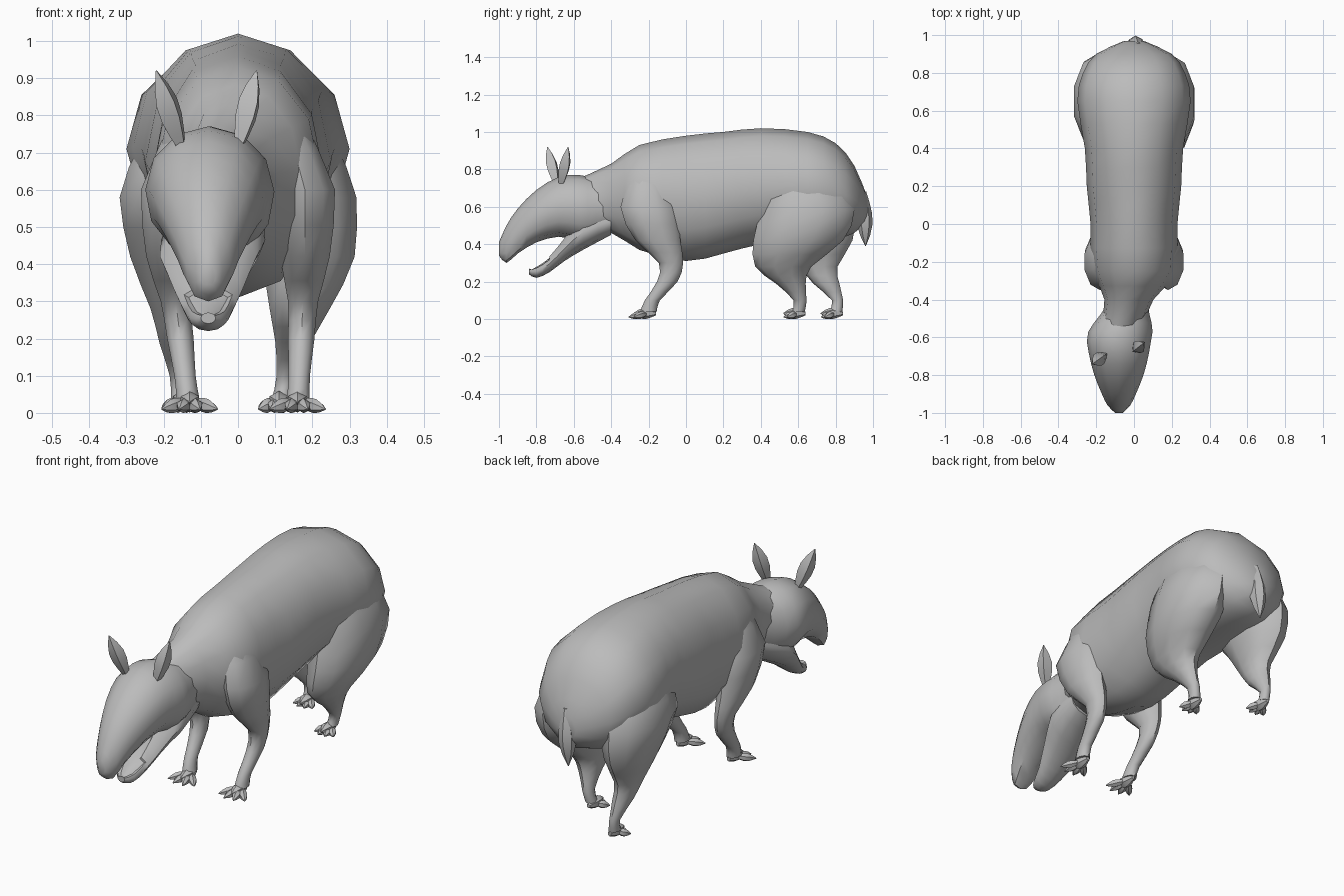
import bpy, bmesh, math
from mathutils import Vector

cube = bpy.data.objects.get("Cube")
if cube:
    bpy.data.objects.remove(cube, do_unlink=True)

grey = (0.5, 0.5, 0.5, 1)
hide = bpy.data.materials.new("grey_hide")
hide.use_nodes = True
hide.diffuse_color = grey
hide.node_tree.nodes["Principled BSDF"].inputs["Base Color"].default_value = grey


def blend(stations):
    """Insert a smooth in-between station after each given one."""
    result = []
    last = len(stations) - 1
    for i in range(last):
        before, start = stations[max(i - 1, 0)], stations[i]
        end, after = stations[i + 1], stations[min(i + 2, last)]
        middle = [(9 * (p + q) - o - r) / 16
                  for o, p, q, r in zip(before, start, end, after)]
        result += [start, middle]
    return result + [stations[last]]


def loft(name, rings, sides, groove=0, squareness=1):
    """Skin rings, each given as a centre and its two half axes."""
    bm = bmesh.new()
    loops = []
    for centre, across, along in rings:
        loop = []
        for i in range(sides):
            s, c = math.sin(math.tau * i / sides), math.cos(math.tau * i / sides)
            if c < 0:
                s = math.copysign(abs(s) ** squareness, s)
            loop.append(bm.verts.new(centre + across * s + along * c))
        loops.append(loop)
    for lower, upper in zip(loops, loops[1:]):
        for i in range(sides):
            bm.faces.new((lower[i - 1], lower[i], upper[i], upper[i - 1]))
    bm.faces.new(loops[0])
    bm.faces.new(loops[-1])
    bmesh.ops.recalc_face_normals(bm, faces=bm.faces)
    if groove:
        tops = [f for f in bm.faces if f.normal.z > 0.6]
        bmesh.ops.inset_region(bm, faces=tops, thickness=groove, depth=-groove)
    mesh = bpy.data.meshes.new(name)
    bm.to_mesh(mesh)
    bm.free()
    mesh.materials.append(hide)
    part = bpy.data.objects.new(name, mesh)
    bpy.context.collection.objects.link(part)
    bpy.ops.object.select_all(action="DESELECT")
    part.select_set(True)
    bpy.context.view_layer.objects.active = part
    bpy.ops.object.shade_smooth_by_angle(angle=math.radians(45))


def barrel(name, stations, groove=0, squareness=1):
    """Horizontal form from (y, top, bottom, half width); the neck turns to the right."""
    rings = []
    for y, top, bottom, half in blend(stations):
        turn = min(1, max(0, (-y - 0.3) / 0.3))
        centre = Vector((-0.08 * turn, y, (top + bottom) / 2))
        rings.append((centre, Vector((half, 0, 0)), Vector((0, 0, (top - bottom) / 2))))
    loft(name, rings, 12, groove, squareness)


def leaf(name, base, tip, width, sides=6):
    """Swelling form that narrows to a point at the tip."""
    base, tip = Vector(base), Vector(tip)
    turn = (tip - base).to_track_quat("Z", "Y")
    rings = []
    for step in range(6):
        t = step / 5
        radius = max(0.002, width * math.sin(math.pi * (0.2 + 0.8 * t) ** 1.4))
        rings.append((base.lerp(tip, t), turn @ Vector((radius, 0, 0)),
                      turn @ Vector((0, radius, 0))))
    loft(name, rings, sides)


def leg(name, ankle_x, hip_x, stations, toe_length):
    """Leg from (y, z, half depth) stations, ending in a clawed foot."""
    rings = []
    for y, z, depth in blend(stations):
        x = ankle_x + (hip_x - ankle_x) * min(1, z / 0.4)
        x *= 1 - 1.5 * max(0, z - 0.6)
        rings.append((Vector((x, y, z)), Vector((depth / 2 + 0.01, 0, 0)),
                      Vector((0, depth, 0))))
    loft(name, rings, 10)

    # Pad under the ankle, then four toes fanned forwards
    heel = Vector((ankle_x, stations[-1][0], 0.03))
    leaf(name + "_pad", heel + Vector((0, 0.04, 0)), heel - Vector((0, 0.08, 0)), 0.03)
    for n in range(4):
        fan = (n - 1.5) * 0.5
        way = Vector((math.sin(fan), -math.cos(fan), 0))
        tip = heel + way * (toe_length + 0.03)
        tip.z = 0.01
        leaf(f"{name}_toe_{n + 1}", heel + way * 0.01, tip, 0.02)


# Trunk, from neck to rump
barrel("body", [(-0.6, 0.74, 0.46, 0.1), (-0.4, 0.83, 0.46, 0.13),
                (-0.25, 0.93, 0.37, 0.22), (0, 0.98, 0.31, 0.23),
                (0.2, 1, 0.35, 0.25), (0.4, 1.02, 0.4, 0.26),
                (0.65, 1, 0.42, 0.3), (0.8, 0.94, 0.43, 0.27),
                (0.9, 0.82, 0.46, 0.2), (0.97, 0.65, 0.53, 0.05)])

# Skull with a drooping snout, flatter underneath
barrel("head", [(-0.38, 0.74, 0.5, 0.09), (-0.48, 0.75, 0.44, 0.13),
                (-0.57, 0.77, 0.42, 0.17), (-0.68, 0.76, 0.44, 0.16),
                (-0.8, 0.69, 0.41, 0.13), (-0.9, 0.59, 0.35, 0.09),
                (-0.96, 0.5, 0.3, 0.06), (-1, 0.41, 0.34, 0.02)], squareness=0.7)

# Open lower jaw, hollowed on top
barrel("lower_jaw", [(-0.4, 0.6, 0.45, 0.09), (-0.55, 0.56, 0.37, 0.14),
                     (-0.65, 0.44, 0.31, 0.11), (-0.73, 0.34, 0.25, 0.075),
                     (-0.8, 0.29, 0.22, 0.05), (-0.84, 0.27, 0.24, 0.02)], groove=0.01)

# Ears and tail
leaf("right_ear", (-0.15, -0.69, 0.71), (-0.22, -0.74, 0.92), 0.037, 4)
leaf("left_ear", (0, -0.67, 0.71), (0.05, -0.63, 0.92), 0.037, 4)
leaf("tail", (0.02, 0.95, 0.68), (0, 0.96, 0.39), 0.043)

# Forelegs share one shape; hind legs share a thigh and differ in stride
foreleg = [(-0.2, 0.8, 0.08), (-0.2, 0.6, 0.15), (-0.15, 0.42, 0.12),
           (-0.08, 0.3, 0.065), (-0.1, 0.2, 0.055), (-0.18, 0.1, 0.04),
           (-0.2, 0.04, 0.045)]
thigh = [(0.6, 0.88, 0.12), (0.63, 0.74, 0.2), (0.65, 0.58, 0.25)]
left_shank = [(0.6, 0.42, 0.24), (0.52, 0.28, 0.15), (0.56, 0.19, 0.08),
              (0.61, 0.1, 0.035), (0.6, 0.04, 0.035)]
right_shank = [(0.7, 0.42, 0.19), (0.71, 0.28, 0.1), (0.75, 0.19, 0.07),
               (0.81, 0.1, 0.03), (0.8, 0.04, 0.035)]
leg("left_foreleg", 0.16, 0.18, foreleg, 0.08)
leg("right_foreleg", -0.13, -0.18, foreleg, 0.08)
leg("left_hind_leg", 0.11, 0.19, thigh + left_shank, 0.05)
leg("right_hind_leg", -0.15, -0.19, thigh + right_shank, 0.05)
